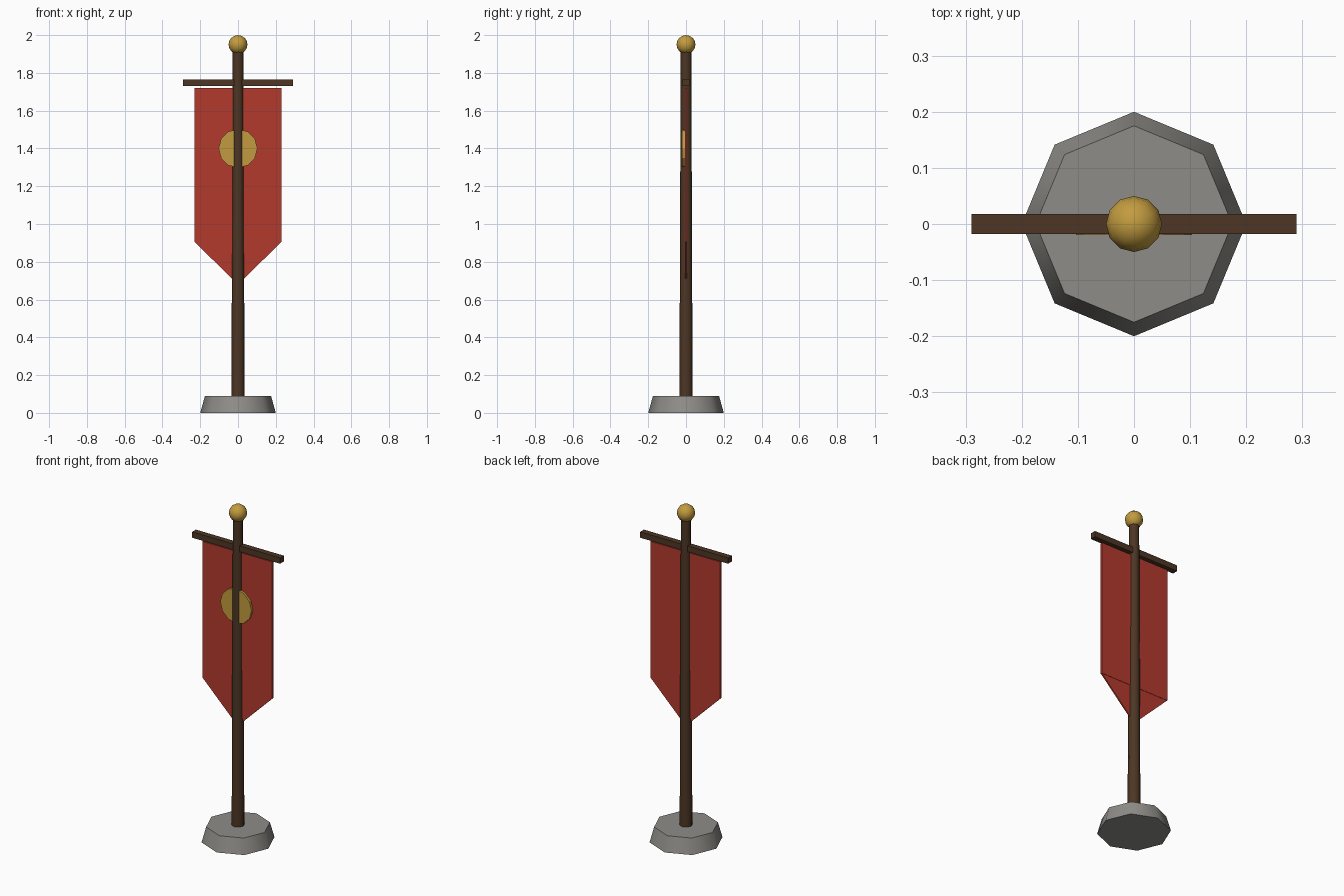
import bpy, bmesh, math
from mathutils import Matrix

if "Cube" in bpy.data.objects:
    bpy.data.objects.remove(bpy.data.objects["Cube"])


def mat(name, rgb):
    m = bpy.data.materials.new(name)
    m.diffuse_color = (*rgb, 1)
    m.use_nodes = True
    m.node_tree.nodes["Principled BSDF"].inputs["Base Color"].default_value = m.diffuse_color
    return m


STONE = mat("grey stone", (0.27, 0.265, 0.245))
WOOD = mat("dark wood", (0.075, 0.037, 0.018))
RED = mat("red cloth", (0.45, 0.042, 0.027))
GOLD = mat("gold", (0.54, 0.33, 0.05))


def finish(name, bm, material, smooth=None):
    bmesh.ops.recalc_face_normals(bm, faces=bm.faces[:])
    me = bpy.data.meshes.new(name)
    bm.to_mesh(me)
    bm.free()
    me.materials.append(material)
    ob = bpy.data.objects.new(name, me)
    bpy.context.collection.objects.link(ob)
    if smooth:
        bpy.ops.object.select_all(action='DESELECT')
        ob.select_set(True)
        bpy.context.view_layer.objects.active = ob
        bpy.ops.object.shade_smooth_by_angle(angle=math.radians(smooth))
    return ob


def cone(name, sides, r1, r2, z0, z1, material):
    bm = bmesh.new()
    bmesh.ops.create_cone(bm, cap_ends=True, segments=sides, radius1=r1, radius2=r2,
                          depth=z1 - z0, matrix=Matrix.Translation((0, 0, (z0 + z1) / 2)))
    return finish(name, bm, material, 50)


def plate(name, outline, y0, y1, material):
    """Extrude an x-z outline from y0 to y1."""
    bm = bmesh.new()
    face = bm.faces.new([bm.verts.new((x, y0, z)) for x, z in outline])
    ext = bmesh.ops.extrude_face_region(bm, geom=[face])
    bmesh.ops.translate(bm, vec=(0, y1 - y0, 0),
                        verts=[g for g in ext["geom"] if isinstance(g, bmesh.types.BMVert)])
    return finish(name, bm, material)


def rect(x, z0, z1):
    return [(-x, z0), (x, z0), (x, z1), (-x, z1)]


# Stone foot and tapered pole
cone("base", 8, 0.2, 0.175, 0, 0.09, STONE)
cone("pole", 8, 0.035, 0.028, 0.08, 1.92, WOOD)

# Ball on top
bm = bmesh.new()
bmesh.ops.create_uvsphere(bm, u_segments=12, v_segments=8, radius=0.05,
                          matrix=Matrix.Translation((0, 0, 1.95)))
finish("finial", bm, GOLD, 50)

# Crossbar and hanging cloth with a pointed end
plate("crossbar", rect(0.29, 1.73, 1.765), -0.0175, 0.0175, WOOD)
plate("banner", rect(0.23, 0.905, 1.72), -0.006, 0.006, RED)
plate("banner_point", [(-0.23, 0.905), (0, 0.68), (0.23, 0.905)], -0.004, 0.004, RED)

# Round emblem on the front of the cloth
ring = [(0.103 * math.cos(a * math.pi / 6), 1.4 + 0.103 * math.sin(a * math.pi / 6))
        for a in range(12)]
plate("emblem", ring, -0.02, -0.005, GOLD)
